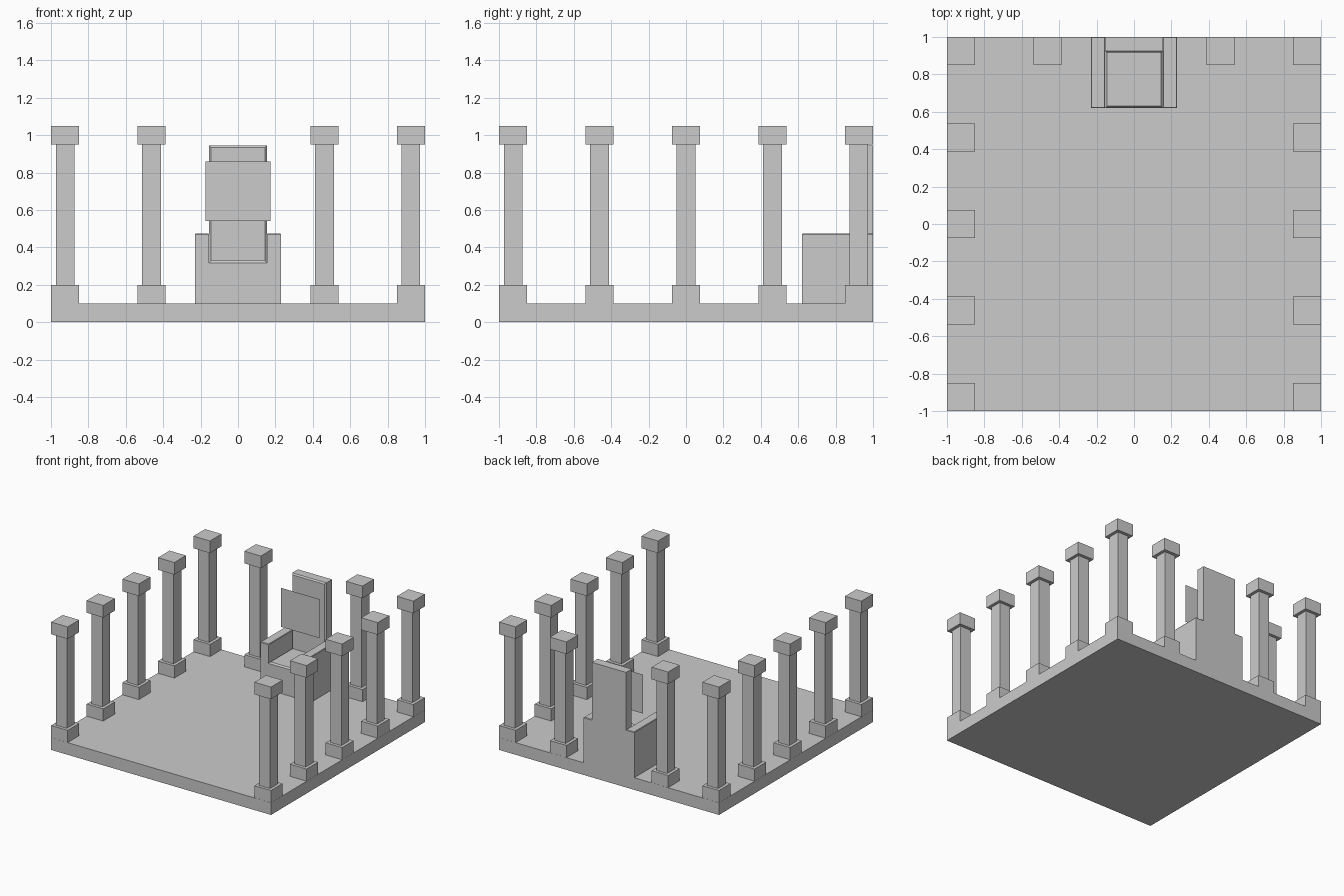
import bpy
import bmesh

if "Cube" in bpy.data.objects:
    bpy.data.objects.remove(bpy.data.objects["Cube"])

stone = bpy.data.materials.new("grey stone")
stone.diffuse_color = (0.6, 0.6, 0.6, 1)
stone.use_nodes = True
stone.node_tree.nodes["Principled BSDF"].inputs["Base Color"].default_value = stone.diffuse_color


def finish(name, bm):
    mesh = bpy.data.meshes.new(name)
    bm.to_mesh(mesh)
    bm.free()
    mesh.materials.append(stone)
    obj = bpy.data.objects.new(name, mesh)
    bpy.context.collection.objects.link(obj)
    return obj


def add_box(bm, x, y, z):
    """Add a box from (min, max) pairs."""
    verts = bmesh.ops.create_cube(bm, size=1)["verts"]
    for v in verts:
        for i, (lo, hi) in enumerate((x, y, z)):
            v.co[i] = lo if v.co[i] < 0 else hi


def box(name, x, y, z, pad_dir=None, inset=0.0, depth=0.0):
    """Box object; the face towards pad_dir may carry a raised bevelled pad."""
    bm = bmesh.new()
    add_box(bm, x, y, z)
    if pad_dir:
        bm.normal_update()
        faces = [f for f in bm.faces
                 if sum(a * b for a, b in zip(f.normal, pad_dir)) > 0.9]
        bmesh.ops.inset_individual(bm, faces=faces, thickness=inset, depth=depth)
    return finish(name, bm)


def pillar(name, cx, cy):
    bm = bmesh.new()
    for half, z in ((0.075, (0.1, 0.2)), (0.05, (0.2, 0.95)), (0.075, (0.95, 1.05))):
        add_box(bm, (cx - half, cx + half), (cy - half, cy + half), z)
    return finish(name, bm)


# Floor
box("floor", (-1, 1), (-1, 1), (0, 0.1))

# Pillars down both sides, plus two along the back
for side, label in ((-1, "left"), (1, "right")):
    for i in range(5):
        pillar(f"{label}_pillar_{i + 1}", side * 0.924, -0.924 + i * 0.462)
    pillar(f"back_pillar_{label}", side * 0.462, 0.924)

# Throne: padded seat, back and arms
UP, FRONT = (0, 0, 1), (0, -1, 0)
box("throne_seat", (-0.155, 0.155), (0.62, 0.93), (0.1, 0.317), UP, 0.014, 0.012)
box("throne_back", (-0.155, 0.155), (0.926, 1), (0.1, 0.945), FRONT, 0.015, 0.01)
box("throne_arm_left", (-0.23, -0.155), (0.62, 1), (0.1, 0.47), UP, 0.005, 0.005)
box("throne_arm_right", (0.155, 0.23), (0.62, 1), (0.1, 0.47), UP, 0.005, 0.005)

# Flat panel standing in front of the throne back
bm = bmesh.new()
corners = ((-0.175, 0.54), (0.175, 0.54), (0.175, 0.86), (-0.175, 0.86))
bm.faces.new([bm.verts.new((x, 0.81, z)) for x, z in corners])
finish("hanging_panel", bm)
